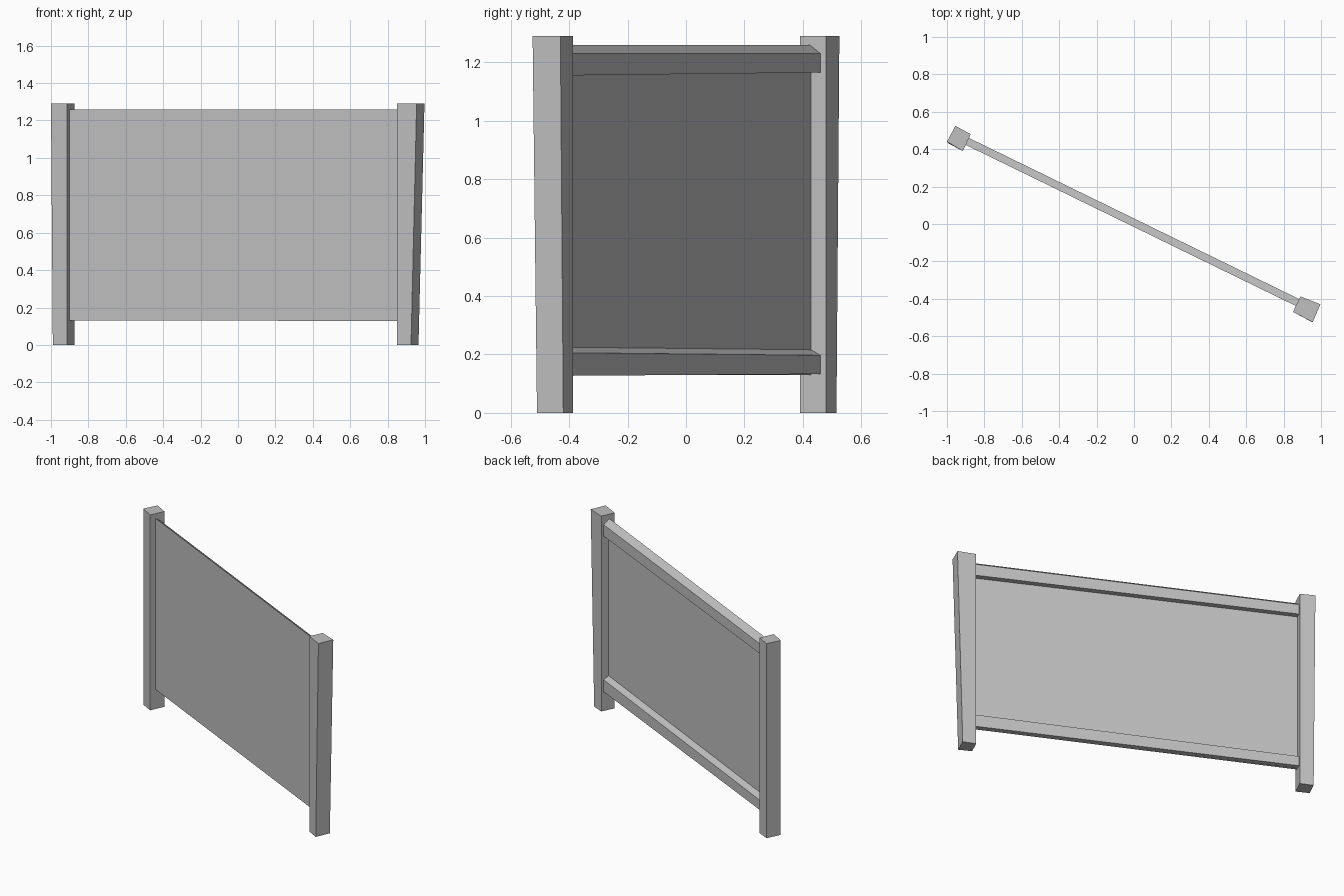
import bpy
import bmesh
from mathutils import Vector

cube = bpy.data.objects.get("Cube")
if cube:
    bpy.data.objects.remove(cube)

grey = bpy.data.materials.new("plain grey")
grey.use_nodes = True
colour = (0.53, 0.53, 0.53, 1)
grey.diffuse_color = colour
grey.node_tree.nodes["Principled BSDF"].inputs["Base Color"].default_value = colour


def loft(name, ring_a, ring_b):
    """Closed solid between two matching rings of points."""
    bm = bmesh.new()
    a = [bm.verts.new(p) for p in ring_a]
    b = [bm.verts.new(p) for p in ring_b]
    bm.faces.new(a)
    bm.faces.new(b)
    for i in range(len(a)):
        j = (i + 1) % len(a)
        bm.faces.new((a[i], a[j], b[j], b[i]))
    bmesh.ops.recalc_face_normals(bm, faces=bm.faces)
    mesh = bpy.data.meshes.new(name)
    bm.to_mesh(mesh)
    bm.free()
    mesh.materials.append(grey)
    obj = bpy.data.objects.new(name, mesh)
    bpy.context.collection.objects.link(obj)
    return obj


def post(name, foot, head, top):
    loft(name, [(x, y, 0) for x, y in foot], [(x, y, top) for x, y in head])


# Posts, slightly wider at the head on their outer sides
post("right_post",
     [(-0.99, 0.43), (-0.915, 0.39), (-0.873, 0.48), (-0.95, 0.515)],
     [(-1.0, 0.44), (-0.915, 0.39), (-0.873, 0.48), (-0.955, 0.525)], 1.29)
post("left_post",
     [(0.85, -0.47), (0.925, -0.51), (0.965, -0.42), (0.89, -0.387)],
     [(0.85, -0.47), (0.955, -0.525), (0.997, -0.43), (0.89, -0.387)], 1.29)

# Panel and rails run between the posts; depth is measured back from the panel front
start = Vector((-0.902, 0.424, 0))
end = Vector((0.867, -0.439, 0))
along = (end - start).normalized()
back = Vector((-along.y, along.x, 0))


def span(name, section_right, section_left):
    def ring(origin, section):
        return [origin + back * d + Vector((0, 0, z)) for d, z in section]
    loft(name, ring(start, section_right), ring(end, section_left))


sheet = 0.006
depth = 0.041
panel = [(0, 0.13), (sheet, 0.13), (sheet, 1.256), (0, 1.26)]
span("panel", panel, panel)

# Rails with tops sloping down to the back
span("top_rail",
     [(sheet, 1.165), (depth, 1.165), (depth, 1.23), (sheet, 1.256)],
     [(sheet, 1.155), (depth, 1.155), (depth, 1.23), (sheet, 1.256)])
span("bottom_rail",
     [(sheet, 0.133), (depth, 0.133), (depth, 0.197), (sheet, 0.216)],
     [(sheet, 0.127), (depth, 0.127), (depth, 0.206), (sheet, 0.225)])
